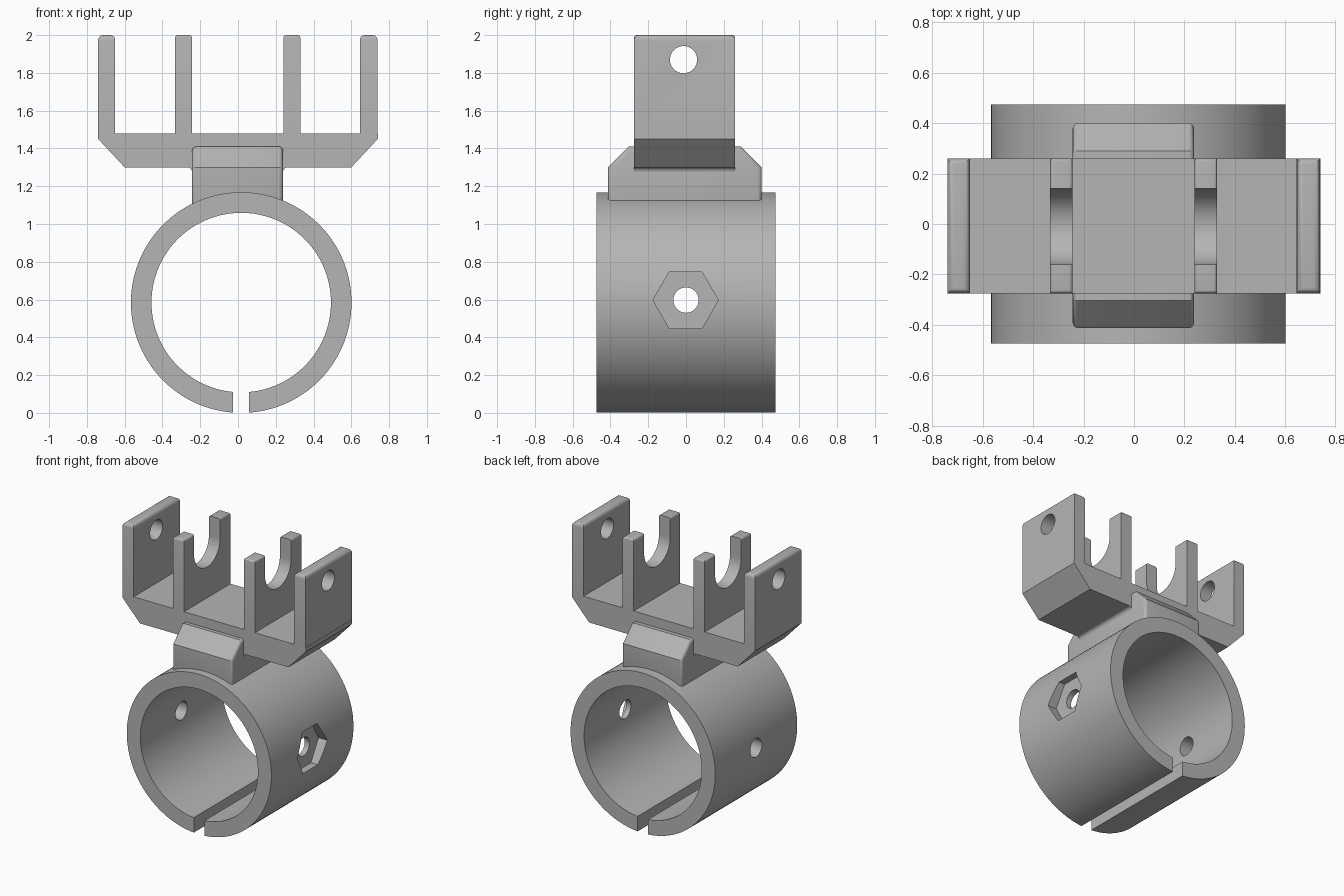
import bpy, bmesh
from math import sin, cos, pi, asin

cube = bpy.data.objects.get("Cube")
if cube:
    bpy.data.objects.remove(cube, do_unlink=True)

grey = bpy.data.materials.new("plain grey")
grey.use_nodes = True
grey.diffuse_color = (0.46, 0.46, 0.46, 1)
grey.node_tree.nodes["Principled BSDF"].inputs["Base Color"].default_value = (0.46, 0.46, 0.46, 1)


def arc(cx, cy, r, a0, a1, n):
    return [(cx + r * cos(a0 + (a1 - a0) * i / n), cy + r * sin(a0 + (a1 - a0) * i / n))
            for i in range(n + 1)]


def circle(cx, cy, r, n):
    return arc(cx, cy, r, 0, 2 * pi, n)[:-1]


def prism(name, profile, axis, lo, hi, round_top=0):
    """Extrude a profile along x (profile in y, z) or along y (profile in x, z)."""
    bm = bmesh.new()
    ends = []
    for t in (lo, hi):
        ends.append([bm.verts.new((t, a, b) if axis == "x" else (a, t, b)) for a, b in profile])
    bm.faces.new(ends[0])
    bm.faces.new(ends[1][::-1])
    n = len(profile)
    for i in range(n):
        j = (i + 1) % n
        bm.faces.new((ends[0][i], ends[1][i], ends[1][j], ends[0][j]))
    bmesh.ops.recalc_face_normals(bm, faces=bm.faces)
    if round_top:
        top = max(v.co.z for v in bm.verts) - 0.001
        edges = [e for e in bm.edges if all(v.co.z > top for v in e.verts)]
        bmesh.ops.bevel(bm, geom=edges, offset=round_top, segments=4, profile=0.5, affect="EDGES")
    mesh = bpy.data.meshes.new(name)
    bm.to_mesh(mesh)
    bm.free()
    mesh.materials.append(grey)
    ob = bpy.data.objects.new(name, mesh)
    bpy.context.collection.objects.link(ob)
    return ob


def activate(ob):
    bpy.ops.object.select_all(action="DESELECT")
    ob.select_set(True)
    bpy.context.view_layer.objects.active = ob


def cut(ob, cutter):
    activate(ob)
    mod = ob.modifiers.new("cut", "BOOLEAN")
    mod.operation = "DIFFERENCE"
    mod.solver = "EXACT"
    mod.object = cutter
    bpy.ops.object.modifier_apply(modifier=mod.name)
    bpy.data.objects.remove(cutter, do_unlink=True)


def smooth(ob):
    activate(ob)
    bpy.ops.object.shade_smooth_by_angle(angle=0.5)


# Split clamp ring with cross hole and hexagonal nut pocket
RX, RZ, OUTER, INNER, GAP = 0.017, 0.584, 0.584, 0.475, 0.0425
ao, ai = asin(GAP / OUTER), asin(GAP / INNER)
down = -pi / 2
profile = arc(RX, RZ, OUTER, down + ao, down + 2 * pi - ao, 128)
profile += arc(RX, RZ, INNER, down + 2 * pi - ai, down + ai, 128)
ring = prism("clamp_ring", profile, "y", -0.473, 0.473)
cut(ring, prism("bolt_cutter", circle(0, 0.597, 0.067, 40), "x", -0.8, 0.8))
cut(ring, prism("nut_cutter", circle(-0.002, 0.597, 0.173, 6), "x", 0.53, 0.8))
smooth(ring)

# Neck block with sloped shoulders and rounded edges
shoulder = [(-0.413, 1.08), (0.4, 1.08), (0.4, 1.3), (0.29, 1.41), (-0.303, 1.41), (-0.413, 1.3)]
neck = prism("neck", shoulder, "x", -0.243, 0.238)
activate(neck)
bevel = neck.modifiers.new("round", "BEVEL")
bevel.width = 0.022
bevel.segments = 4
bevel.limit_method = "ANGLE"
bevel.angle_limit = 1.0
bpy.ops.object.modifier_apply(modifier=bevel.name)
smooth(neck)

# Fillets where the neck meets the underside of the cradle
F = 0.025
for side, x in ((-1, -0.243), (1, 0.238)):
    curve = [(x + side * (F + F * cos(a)), 1.3 - F + F * sin(a))
             for a in (pi - i * pi / 12 for i in range(7))]
    fillet = prism("neck_fillet", curve + [(x, 1.302)], "y", -0.275, 0.26)
    smooth(fillet)

# Cradle base with chamfered ends
FRONT, BACK = -0.275, 0.26
base = [(-0.6, 1.3), (0.6, 1.3), (0.74, 1.45), (0.74, 1.48), (-0.74, 1.48), (-0.74, 1.45)]
prism("cradle_base", base, "y", FRONT, BACK)


# Upright plates: drilled outer pair, slotted inner pair
def plate(name, x0, x1, radius):
    rect = [(FRONT, 1.48), (BACK, 1.48), (BACK, 2.0), (FRONT, 2.0)]
    return prism(name, rect, "x", x0, x1, radius)


slot = arc(-0.01, 1.855, 0.15, pi, 2 * pi, 32) + [(0.14, 2.2), (-0.16, 2.2)]
for x0, x1 in ((-0.74, -0.65), (0.645, 0.738)):
    wall = plate("outer_wall", x0, x1, 0.025)
    cut(wall, prism("hole_cutter", circle(-0.013, 1.87, 0.072, 40), "x", -1, 1))
    smooth(wall)
for x0, x1 in ((-0.333, -0.243), (0.24, 0.33)):
    wall = plate("slotted_wall", x0, x1, 0.014)
    cut(wall, prism("slot_cutter", slot, "x", -1, 1))
    smooth(wall)
